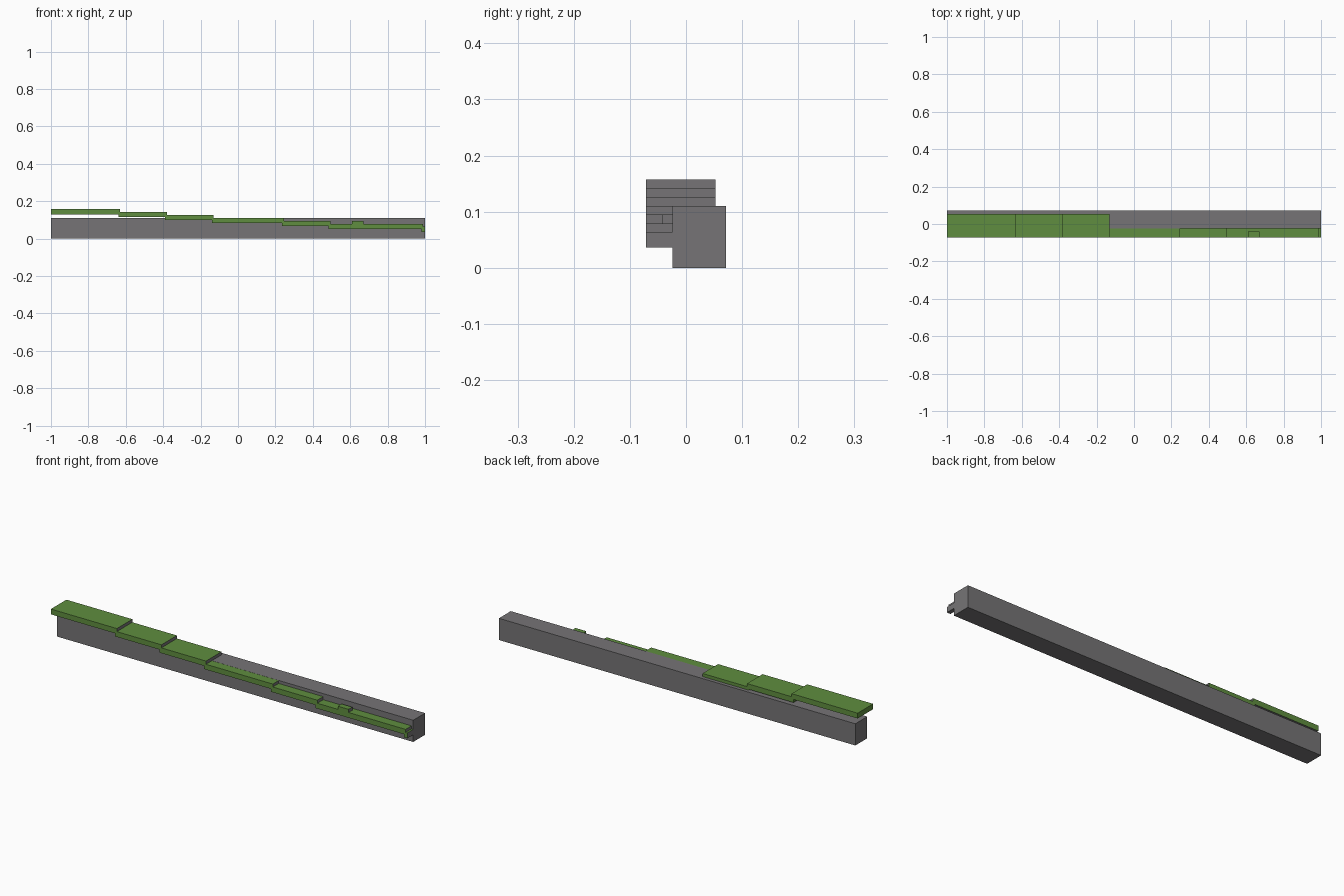
import bpy

cube = bpy.data.objects.get("Cube")
if cube:
    bpy.data.objects.remove(cube, do_unlink=True)


def make_material(name, color):
    mat = bpy.data.materials.new(name)
    mat.use_nodes = True
    mat.diffuse_color = (*color, 1)
    mat.node_tree.nodes["Principled BSDF"].inputs["Base Color"].default_value = (*color, 1)
    return mat


stone = make_material("stone grey", (0.18, 0.175, 0.18))
grass = make_material("grass green", (0.115, 0.27, 0.05))


def box(name, x, y, z, grassy=False):
    """Box spanning three (low, high) ranges; grassy boxes keep a stone right end and underside."""
    spans = (x, y, z)
    bpy.ops.mesh.primitive_cube_add(size=1)
    obj = bpy.context.object
    obj.name = name
    for v in obj.data.vertices:
        v.co = [lo if c < 0 else hi for c, (lo, hi) in zip(v.co, spans)]
    obj.data.update()
    obj.data.materials.append(stone)
    if grassy:
        obj.data.materials.append(grass)
        for face in obj.data.polygons:
            bare = face.normal.x > 0.5 or face.normal.z < -0.5
            face.material_index = 0 if bare else 1
    return obj


FRONT, WALL, SLAB_BACK = -0.071, -0.024, 0.053
THICK, RISE, TOP = 0.027, 0.0156, 0.157

# Long stone wall
box("stone_wall", (-1, 1), (WALL, 0.071), (0, 0.11))

# Descending grassy slabs, each tucked a little under the one before
ends = [-1, -0.63, -0.38, -0.13, 0.245, 0.495, 0.99, 1]
for i, (start, end) in enumerate(zip(ends, ends[1:])):
    top = TOP - i * RISE
    if i == 3:
        top = 0.1095
    left = start if i == 0 else start - 0.01
    back = SLAB_BACK if i < 4 else WALL
    box(f"grass_slab_{i + 1}", (left, end), (FRONT, back), (top - THICK, top), True)

# Small raised tuft on the lower slab
box("grass_tuft", (0.61, 0.67), (FRONT, -0.041), (0.078, 0.095), True)
